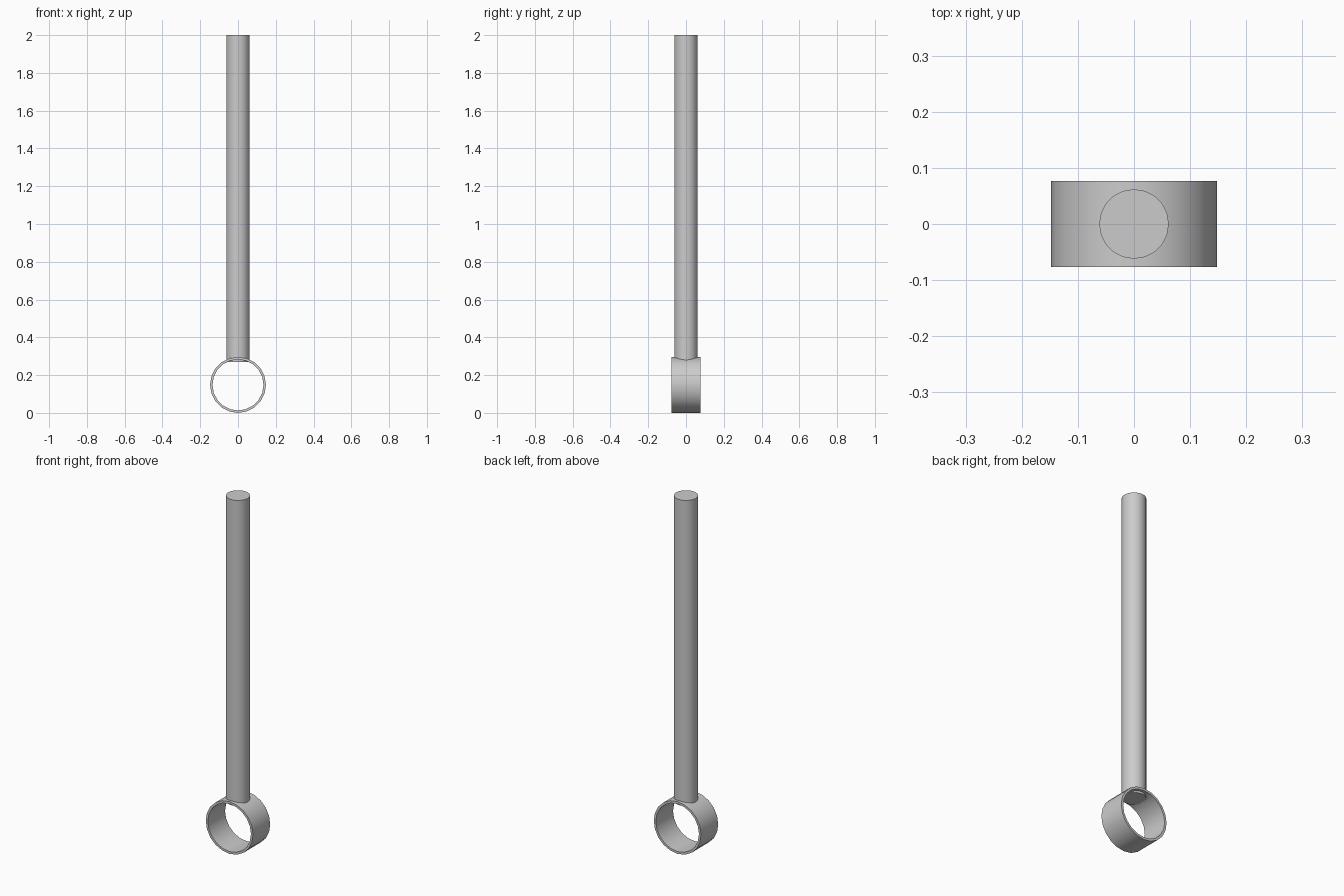
import bpy, bmesh
from math import pi, cos, sin

if "Cube" in bpy.data.objects:
    bpy.data.objects.remove(bpy.data.objects["Cube"])

RING_SIDES, ROD_SIDES = 20, 20
R_OUT, R_IN, HALF_DEPTH, ROD_R = 0.148, 0.135, 0.077, 0.062


def make_object(name, bm):
    bmesh.ops.recalc_face_normals(bm, faces=bm.faces)
    mesh = bpy.data.meshes.new(name)
    bm.to_mesh(mesh)
    bm.free()
    obj = bpy.data.objects.new(name, mesh)
    bpy.context.collection.objects.link(obj)
    bpy.ops.object.select_all(action='DESELECT')
    bpy.context.view_layer.objects.active = obj
    obj.select_set(True)
    bpy.ops.object.shade_smooth_by_angle(angle=pi / 6)
    return obj


# ring: rectangular section swept round the y axis
bm = bmesh.new()
section = [(R_OUT, -HALF_DEPTH), (R_OUT, HALF_DEPTH),
           (R_IN, HALF_DEPTH), (R_IN, -HALF_DEPTH)]
loops = []
for i in range(RING_SIDES):
    a = 2 * pi * i / RING_SIDES
    loops.append([bm.verts.new((r * cos(a), y, R_OUT + r * sin(a))) for r, y in section])
for i in range(RING_SIDES):
    p, q = loops[i], loops[(i + 1) % RING_SIDES]
    for j in range(4):
        k = (j + 1) % 4
        bm.faces.new((p[j], p[k], q[k], q[j]))
make_object("ring", bm)

# rod: capped cylinder whose foot pokes through the ring wall
bm = bmesh.new()
bottom, top = 0.27, 2.0
bmesh.ops.create_cone(bm, cap_ends=True, segments=ROD_SIDES,
                      radius1=ROD_R, radius2=ROD_R, depth=top - bottom)
bmesh.ops.translate(bm, verts=bm.verts, vec=(0, 0, (top + bottom) / 2))
make_object("rod", bm)
